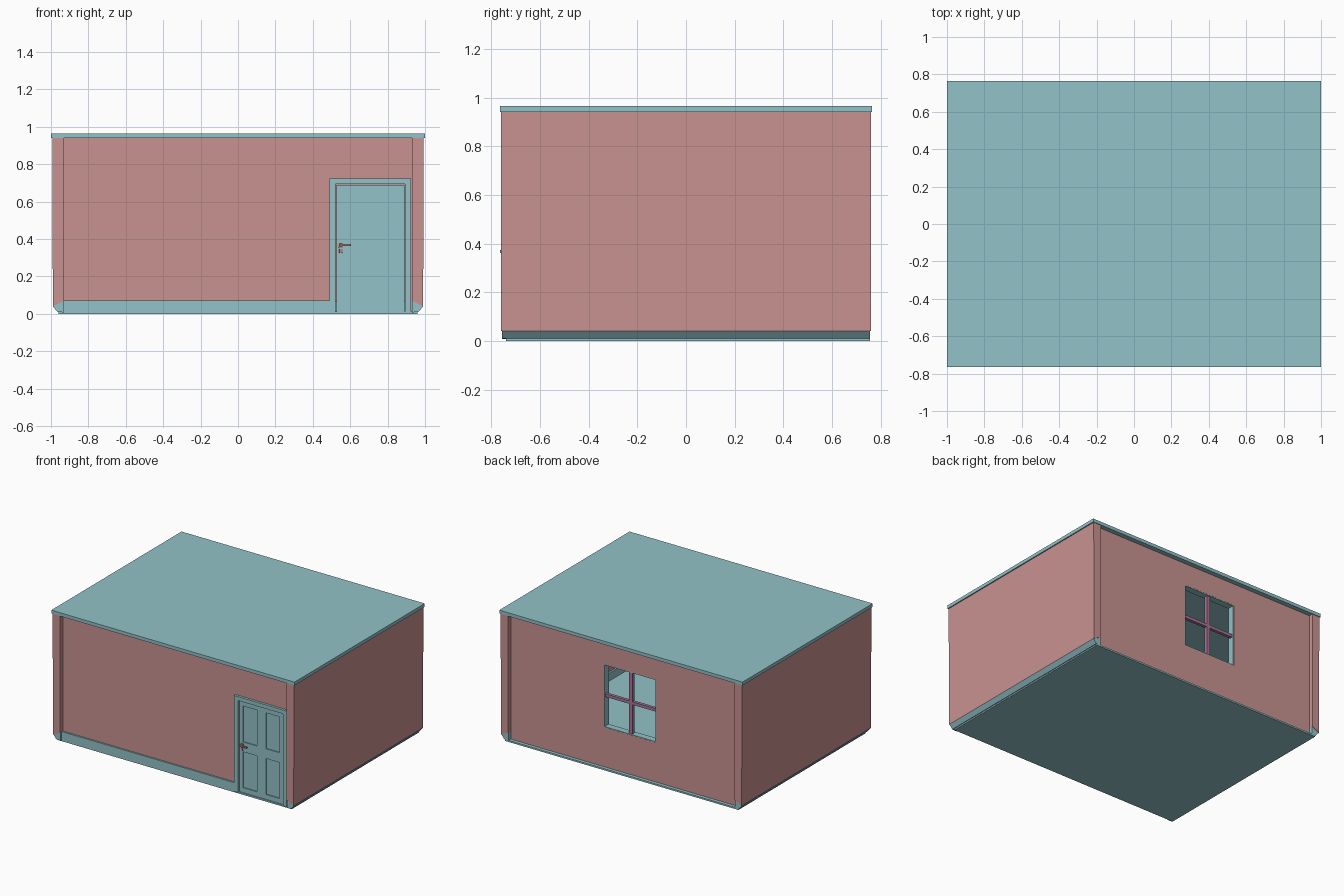
import bpy, bmesh
from mathutils import Vector

if "Cube" in bpy.data.objects:
    bpy.data.objects.remove(bpy.data.objects["Cube"])


def material(name, rgb):
    m = bpy.data.materials.new(name)
    m.diffuse_color = (*rgb, 1)
    m.use_nodes = True
    m.node_tree.nodes["Principled BSDF"].inputs["Base Color"].default_value = m.diffuse_color
    return m


PINK = material("wall_pink", (0.58, 0.29, 0.28))
TEAL = material("trim_teal", (0.29, 0.54, 0.58))
MAUVE = material("window_mauve", (0.40, 0.18, 0.32))
BRASS = material("handle_red", (0.45, 0.22, 0.20))


def finish(name, bm, mat):
    bmesh.ops.recalc_face_normals(bm, faces=bm.faces)
    me = bpy.data.meshes.new(name)
    bm.to_mesh(me)
    bm.free()
    ob = bpy.data.objects.new(name, me)
    bpy.context.collection.objects.link(ob)
    if mat:
        me.materials.append(mat)
    return ob


def box(name, x, y, z, mat=None, bevel=0):
    """Box between the given (min, max) ranges."""
    bm = bmesh.new()
    bmesh.ops.create_cube(bm, size=1)
    for v in bm.verts:
        v.co = Vector([lo + (c + 0.5) * (hi - lo) for c, (lo, hi) in zip(v.co, (x, y, z))])
    if bevel:
        bmesh.ops.bevel(bm, geom=bm.edges[:], offset=bevel, segments=2, affect='EDGES', profile=0.5)
    return finish(name, bm, mat)


def prism(name, profile, y0, y1, mat):
    """Extrude an xz profile along y."""
    bm = bmesh.new()
    face = bm.faces.new([bm.verts.new((x, y0, z)) for x, z in profile])
    ext = bmesh.ops.extrude_face_region(bm, geom=[face])
    moved = [g for g in ext["geom"] if isinstance(g, bmesh.types.BMVert)]
    bmesh.ops.translate(bm, vec=(0, y1 - y0, 0), verts=moved)
    return finish(name, bm, mat)


def cut(ob, *ranges):
    cutter = box(ob.name + "_cutter", *ranges)
    cutter.hide_render = True
    cutter.hide_viewport = False
    mod = ob.modifiers.new("cut", 'BOOLEAN')
    mod.object = cutter
    mod.solver = 'EXACT'
    bpy.context.view_layer.objects.active = ob
    bpy.ops.object.modifier_apply(modifier=mod.name)
    bpy.data.objects.remove(cutter)


# Roof and floor slabs
box("roof", (-1, 1), (-0.765, 0.765), (0.94, 0.965), TEAL)
box("floor", (-0.96, 0.96), (-0.74, 0.755), (0, 0.012), TEAL)
box("rug", (-0.2, 0.63), (-0.31, 0.4), (0.012, 0.016), TEAL)

# Side walls with sloped foot trim and inner skirting
for side, s in (("left", -1), ("right", 1)):
    prism(side + "_wall", [(s * 0.992, 0.94), (s * 0.93, 0.94), (s * 0.93, 0.07), (s * 0.99, 0.04)],
          -0.76, 0.76, PINK)
    prism(side + "_foot_trim", [(s * 0.99, 0.04), (s * 0.93, 0.07), (s * 0.93, 0.008), (s * 0.965, 0.01)],
          -0.755, 0.755, TEAL)
    box(side + "_inner_skirting", sorted((s * 0.93, s * 0.917)), (-0.685, 0.685), (0.012, 0.07), TEAL)

# Front wall with door opening
front = box("front_wall", (-0.93, 0.93), (-0.73, -0.685), (0.01, 0.94), PINK)
cut(front, (0.52, 0.895), (-0.8, -0.6), (-0.1, 0.695))
for name, y in (("outer", (-0.742, -0.73)), ("inner", (-0.685, -0.673))):
    box("front_skirting_" + name, (-0.93, 0.49), y, (0.01, 0.072), TEAL)

# Back wall with window opening
WX, WZ = (-0.265, 0.165), (0.305, 0.775)
back = box("back_wall", (-0.93, 0.93), (0.685, 0.73), (0.01, 0.94), PINK)
cut(back, WX, (0.6, 0.8), WZ)
box("back_skirting", (-0.93, 0.93), (0.673, 0.685), (0.012, 0.07), TEAL)

# Window lining and cross bars
lining = box("window_lining", WX, (0.68, 0.729), WZ, TEAL)
cut(lining, (WX[0] + 0.006, WX[1] - 0.006), (0.6, 0.8), (WZ[0] + 0.006, WZ[1] - 0.006))
cx, cz = sum(WX) / 2, sum(WZ) / 2
box("window_upright", (cx - 0.014, cx + 0.014), (0.695, 0.722), WZ, MAUVE)
box("window_crossbar", WX, (0.697, 0.72), (cz - 0.011, cz + 0.011), MAUVE)

# Door frame
frame = box("door_frame", (0.49, 0.924), (-0.748, -0.673), (0.01, 0.723), TEAL)
cut(frame, (0.522, 0.894), (-0.8, -0.6), (-0.1, 0.694))

# Door leaf with four sunk panels on both faces
door = box("door", (0.526, 0.89), (-0.735, -0.695), (0.014, 0.69), TEAL)
for px in ((0.555, 0.67), (0.745, 0.857)):
    for pz in ((0.05, 0.317), (0.39, 0.657)):
        for py in ((-0.76, -0.727), (-0.703, -0.66)):
            cut(door, px, py, pz)

# Door handles and lock plates, outside and inside
for name, y, s in (("outer", -0.735, -1), ("inner", -0.695, 1)):
    def depth(a, b):
        return sorted((y + s * a, y + s * b))
    box("handle_stem_" + name, (0.543, 0.557), depth(0, 0.026), (0.36, 0.375), BRASS, 0.003)
    box("handle_lever_" + name, (0.543, 0.605), depth(0.018, 0.03), (0.362, 0.374), BRASS, 0.003)
    box("handle_rose_" + name, (0.538, 0.562), depth(0, 0.006), (0.355, 0.38), BRASS, 0.002)
    box("lock_plate_" + name, (0.541, 0.558), depth(0, 0.006), (0.325, 0.348), BRASS, 0.002)
